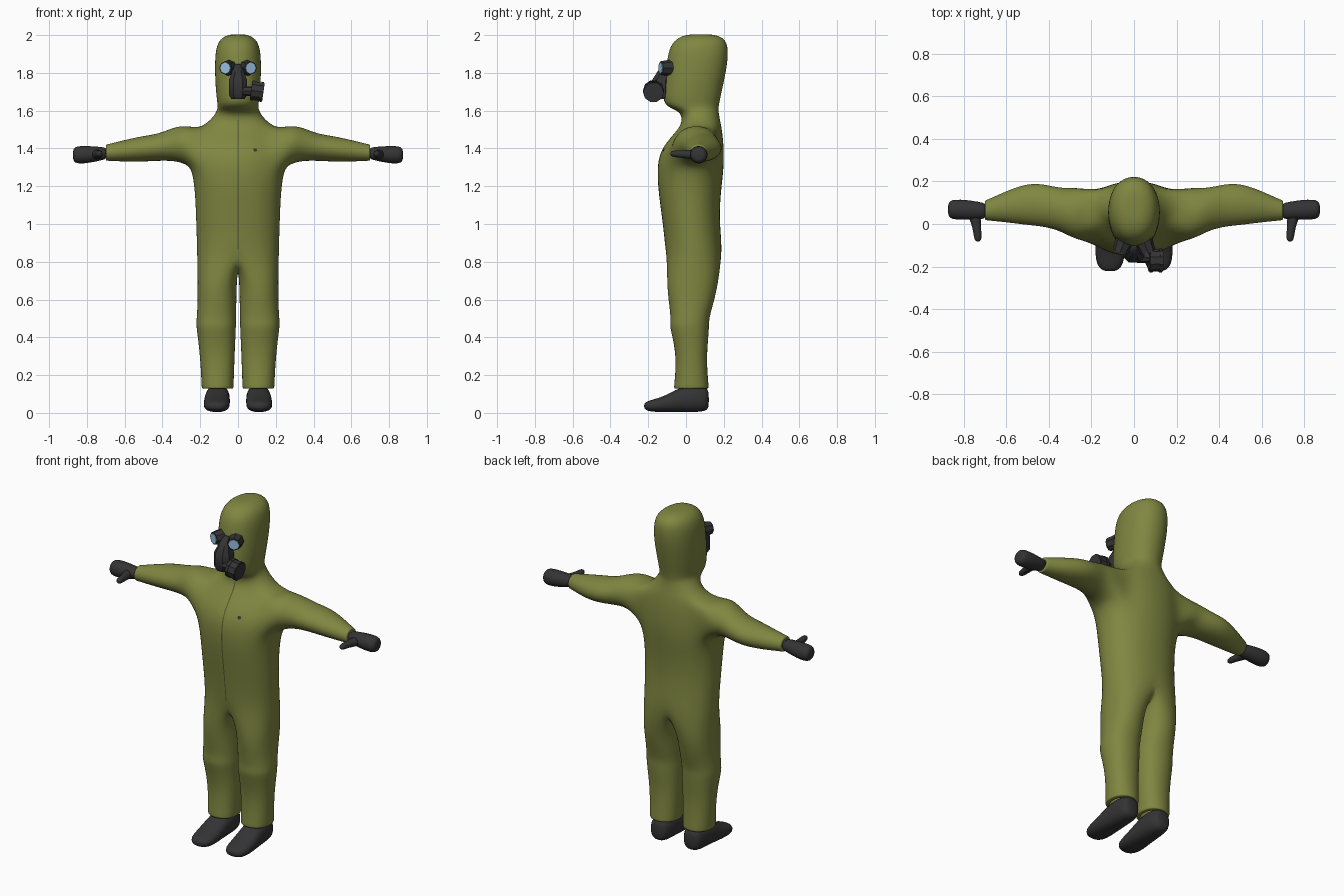
import bpy, bmesh, math
from mathutils import Vector, Matrix

if "Cube" in bpy.data.objects:
    bpy.data.objects.remove(bpy.data.objects["Cube"])


def material(name, rgb):
    m = bpy.data.materials.new(name)
    m.diffuse_color = (*rgb, 1)
    m.use_nodes = True
    m.node_tree.nodes["Principled BSDF"].inputs["Base Color"].default_value = m.diffuse_color
    return m


OLIVE = material("olive fabric", (0.215, 0.24, 0.052))
SEAM = material("dark olive seam", (0.09, 0.10, 0.025))
RUBBER = material("black rubber", (0.034, 0.034, 0.036))
GLASS = material("pale blue glass", (0.30, 0.52, 0.74))


def finish(name, bm, mat, mirror=False, subsurf=0, angle=180):
    bmesh.ops.recalc_face_normals(bm, faces=bm.faces)
    me = bpy.data.meshes.new(name)
    bm.to_mesh(me)
    bm.free()
    me.materials.append(mat)
    ob = bpy.data.objects.new(name, me)
    bpy.context.collection.objects.link(ob)
    bpy.context.view_layer.objects.active = ob
    ob.select_set(True)
    if angle:
        bpy.ops.object.shade_smooth_by_angle(angle=math.radians(angle))
    ob.select_set(False)
    if mirror:
        mod = ob.modifiers.new("mirror", 'MIRROR')
        mod.use_clip = True
        mod.merge_threshold = 0.0005
    if subsurf:
        mod = ob.modifiers.new("subsurf", 'SUBSURF')
        mod.levels = mod.render_levels = subsurf
    return ob


def bridge(bm, a, b, closed=True):
    n = len(a)
    for i in range(n if closed else n - 1):
        j = (i + 1) % n
        bm.faces.new((a[i], a[j], b[j], b[i]))


def spow(v, e):
    return math.copysign(abs(v) ** e, v)


def loft(name, rings, axis, mat, n=12, power=1.0, **kw):
    """Rings are (position, centre u, centre v, radius u, radius v) along an axis."""
    bm = bmesh.new()
    loops = []
    for p, cu, cv, ru, rv in rings:
        loop = []
        for k in range(n):
            t = math.tau * (k + 0.5) / n
            co = [cu + ru * spow(math.cos(t), power), cv + rv * spow(math.sin(t), power)]
            co.insert(axis, p)
            loop.append(bm.verts.new(co))
        loops.append(loop)
    for a, b in zip(loops, loops[1:]):
        bridge(bm, a, b)
    bm.faces.new(loops[0])
    bm.faces.new(loops[-1])
    return finish(name, bm, mat, **kw)


# ---- Suit: half body with hood, sleeve and trouser leg, mirrored ----
bm = bmesh.new()

# body and hood rows: z, half width, front y, back y
BODY = [(0.84, .215, -.107, .197), (1.0, .22, -.122, .177), (1.15, .225, -.144, .182),
        (1.285, .24, -.155, .20), (1.40, .23, -.138, .202), (1.505, .205, -.035, .19),
        (1.55, .143, -.02, .18), (1.595, .112, -.03, .172), (1.622, .106, -.105, .173),
        (1.66, .112, -.123, .18), (1.75, .12, -.115, .20), (1.85, .122, -.102, .22),
        (1.93, .117, -.09, .224), (1.98, .095, -.055, .208), (2.003, .05, .0, .155)]
rows = []
for z, rx, y0, y1 in BODY:
    row = []
    for k in range(9):
        t = (k - 4) * math.pi / 8
        x = 0 if k in (0, 8) else rx * 1.025 * spow(math.cos(t), 0.9)
        y = (y0 + y1) / 2 + (y1 - y0) / 2 * 1.02 * spow(math.sin(t), 0.95)
        row.append(bm.verts.new((x, y, z)))
    rows.append(row)
for r in range(len(rows) - 1):
    for k in range(8):
        if r in (3, 4) and 2 <= k < 6:      # sleeve opening
            continue
        a, b = rows[r], rows[r + 1]
        bm.faces.new((a[k], a[k + 1], b[k + 1], b[k]))
crown = bm.verts.new((0, .078, 2.004))
for k in range(8):
    bm.faces.new((rows[-1][k], rows[-1][k + 1], crown))

# sleeve: x, bottom z, top z, front y, back y
loop = [rows[4][2]] + rows[3][2:7] + [rows[4][6]] + rows[5][6:1:-1]
SLEEVE = [(.275, 1.318, 1.522, -.075, .172), (.34, 1.335, 1.513, -.035, .167),
          (.42, 1.335, 1.477, -.012, .187), (.50, 1.33, 1.467, -.005, .192),
          (.60, 1.33, 1.445, .008, .155), (.69, 1.335, 1.422, .017, .113),
          (.70, 1.335, 1.421, .018, .112), (.70, 1.35, 1.405, .033, .097)]
for x, z0, z1, y0, y1 in SLEEVE:
    new = []
    for k in range(12):
        t = math.pi + k * math.pi / 6
        new.append(bm.verts.new((x, (y0 + y1) / 2 + (y1 - y0) / 2 * 1.04 * math.cos(t),
                                 (z0 + z1) / 2 + (z1 - z0) / 2 * 1.04 * math.sin(t))))
    bridge(bm, loop, new)
    loop = new

# trouser leg: z, inner x, outer x, front y, back y
crotch = [bm.verts.new((0, y, z)) for y, z in ((.12, .77), (.045, .755), (-.03, .77))]
loop = rows[0] + crotch
LEG = [(.69, .006, .215, -.102, .172), (.58, .008, .214, -.09, .145), (.50, .01, .22, -.08, .122),
       (.46, .01, .222, -.087, .122), (.40, .013, .213, -.07, .118), (.28, .018, .20, -.05, .108),
       (.14, .023, .193, -.063, .12), (.128, .023, .193, -.064, .12), (.128, .045, .17, -.04, .095)]
for z, x0, x1, y0, y1 in LEG:
    new = []
    for k in range(12):
        t = (k - 4) * math.pi / 6
        new.append(bm.verts.new(((x0 + x1) / 2 + (x1 - x0) / 2 * 1.03 * spow(math.cos(t), .9),
                                 (y0 + y1) / 2 + (y1 - y0) / 2 * 1.04 * spow(math.sin(t), .9), z)))
    bridge(bm, loop, new)
    loop = new
suit = finish("hooded_suit", bm, OLIVE, mirror=True, subsurf=2)

# ---- Front zip seam, laid on the suit ----
bm = bmesh.new()
pts = [(0.86 + 0.69 * i / 30) for i in range(31)]
left = [bm.verts.new((-.004, -.16 + max(0, z - 1.4) * .9, z)) for z in pts]
right = [bm.verts.new((.004, v.co.y, v.co.z)) for v in left]
bridge(bm, left, right, closed=False)
seam = finish("zip_seam", bm, SEAM)
wrap = seam.modifiers.new("wrap", 'SHRINKWRAP')
wrap.target = suit
wrap.wrap_mode = 'ABOVE_SURFACE'
wrap.offset = 0.003

# ---- Gloves ----
loft("mitten", [(.685, .062, 1.375, .036, .030), (.73, .062, 1.372, .044, .038),
                (.79, .067, 1.368, .049, .047), (.84, .068, 1.366, .049, .049),
                (.865, .068, 1.366, .043, .043), (.874, .068, 1.366, .026, .026)],
     0, RUBBER, mirror=True, subsurf=1)
loft("thumb", [(.06, .752, 1.37, .036, .032), (.02, .746, 1.368, .029, .027),
               (-.02, .738, 1.37, .021, .021), (-.065, .733, 1.372, .021, .020),
               (-.084, .733, 1.372, .012, .012)], 1, RUBBER, n=8, mirror=True, subsurf=1)

# ---- Boots ----
loft("boot", [(.122, .108, .07, .035, .045), (.105, .108, .075, .058, .069),
              (.04, .108, .077, .067, .076), (-.03, .11, .070, .069, .069),
              (-.08, .112, .055, .071, .053), (-.14, .113, .042, .072, .039),
              (-.19, .113, .037, .064, .031), (-.215, .113, .036, .042, .021),
              (-.222, .113, .036, .02, .01)], 1, RUBBER, power=0.8, mirror=True, subsurf=1)

# ---- Gas mask ----
loft("mask_snout", [(1.662, 0, -.13, .038, .042), (1.685, 0, -.133, .052, .052),
                    (1.76, 0, -.132, .052, .052), (1.80, 0, -.118, .036, .04),
                    (1.835, 0, -.108, .022, .026), (1.848, 0, -.10, .012, .014)],
     2, RUBBER, n=8, power=0.8, angle=35)


def disc(name, mat, r, depth, matrix, n, r2=None, mirror=False, angle=35):
    bm = bmesh.new()
    bmesh.ops.create_cone(bm, cap_ends=True, segments=n, radius1=r,
                          radius2=r if r2 is None else r2, depth=depth, matrix=matrix)
    return finish(name, bm, mat, mirror=mirror, angle=angle)


# eyepieces: rubber rims with glass plates, turned slightly outwards
def eye(offset):
    turn = Matrix.Rotation(math.radians(22), 4, 'Z')
    return (Matrix.Translation((.056, -.108, 1.826)) @ turn @ Matrix.Translation((0, -offset, 0))
            @ Matrix.Rotation(math.radians(90), 4, 'X'))


disc("eye_rim", RUBBER, .044, .055, eye(0), 8, r2=.036, mirror=True)
disc("eye_lens", GLASS, .029, .006, eye(.027), 8, mirror=True)

# filter canister on one side, with its connector and raised end rims
tilt = Matrix.Translation((.102, -.172, 1.703)) @ Matrix.Rotation(math.radians(8), 4, 'Y') \
    @ Matrix.Rotation(math.radians(90), 4, 'Y')
disc("filter_canister", RUBBER, .052, .066, tilt, 10)
for side in (-1, 1):
    disc("canister_rim", RUBBER, .056, .014, tilt @ Matrix.Translation((0, 0, side * .022)), 10)
disc("filter_connector", RUBBER, .026, .07,
     Matrix.Translation((.05, -.158, 1.703)) @ Matrix.Rotation(math.radians(90), 4, 'Y'), 8)

# ---- Small chest button ----
button = disc("chest_button", RUBBER, .011, .004, Matrix.Translation((.097, -.14, 1.402))
              @ Matrix.Rotation(math.radians(90), 4, 'X'), 8)
wrap = button.modifiers.new("wrap", 'SHRINKWRAP')
wrap.target = suit
wrap.wrap_mode = 'ABOVE_SURFACE'
wrap.offset = 0.003
